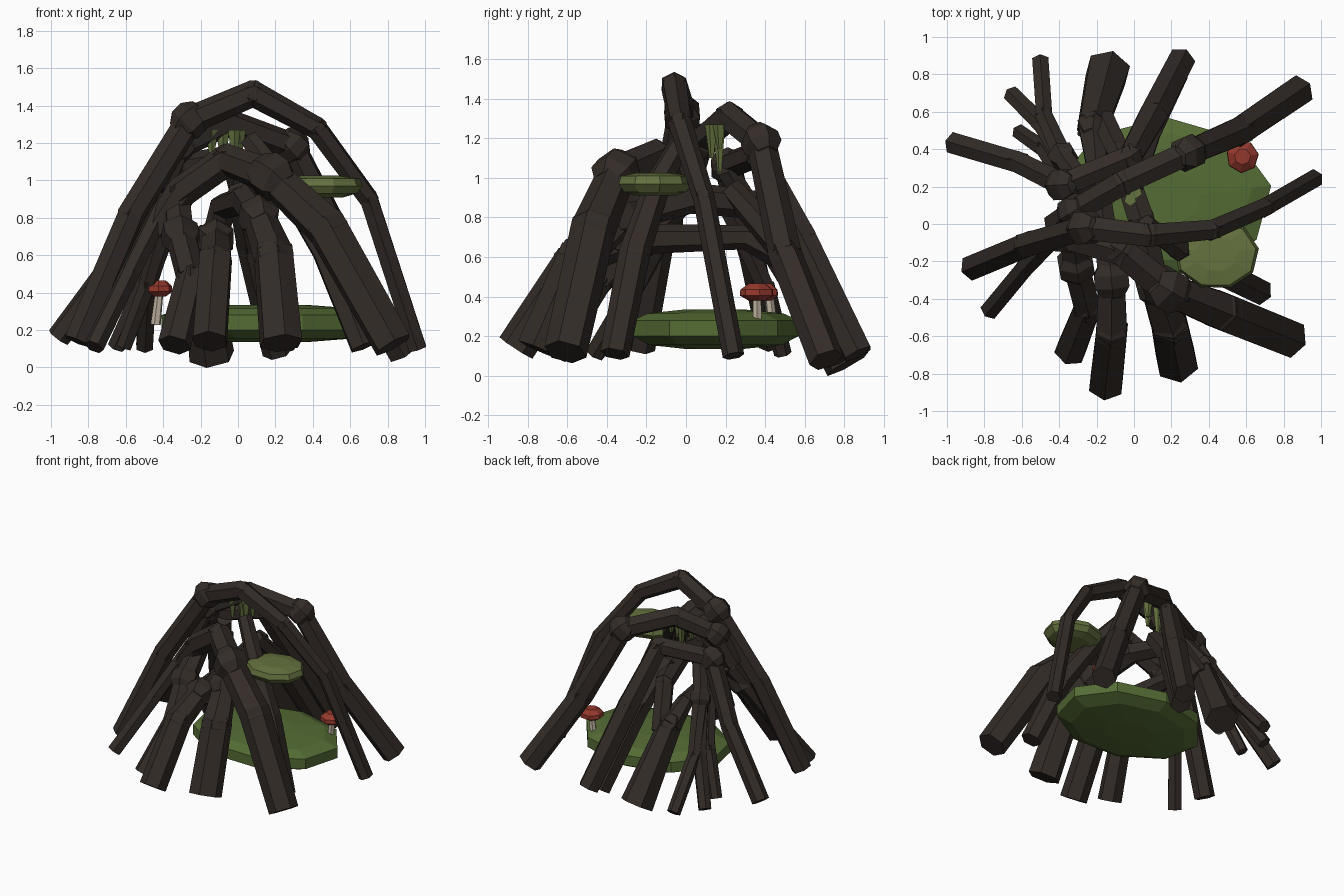
import bpy, bmesh, math
from mathutils import Vector, Matrix


def material(name, rgb):
    m = bpy.data.materials.new(name)
    m.diffuse_color = (*rgb, 1)
    return m


BARK = material("bark", (0.033, 0.025, 0.021))
MOSS = material("moss", (0.09, 0.15, 0.035))
LIGHT_MOSS = material("light_moss", (0.13, 0.17, 0.05))
CAP = material("mushroom_cap", (0.30, 0.04, 0.025))
STEM = material("mushroom_stem", (0.55, 0.48, 0.38))


def finish(bm, name, mat):
    me = bpy.data.meshes.new(name)
    bm.to_mesh(me)
    bm.free()
    me.materials.append(mat)
    ob = bpy.data.objects.new(name, me)
    bpy.context.collection.objects.link(ob)
    return ob


def limb(bm, a, b, r1, r2, sides=6, extend=0.0):
    """Tapered prism from a to b."""
    a, b = Vector(a), Vector(b)
    d = (b - a).normalized()
    b = b + d * extend
    mat = Matrix.Translation((a + b) / 2) @ d.to_track_quat('Z', 'Y').to_matrix().to_4x4()
    bmesh.ops.create_cone(bm, cap_ends=True, segments=sides, radius1=r1, radius2=r2,
                          depth=(b - a).length, matrix=mat)


def root(name, pts, knots=()):
    """Chain of hexagonal limbs; pts are (x, y, z, radius), knots are point indices."""
    bm = bmesh.new()
    for i in range(len(pts) - 1):
        p, q = pts[i], pts[i + 1]
        last = i == len(pts) - 2
        limb(bm, p[:3], q[:3], p[3], q[3], extend=0 if last else q[3] * 0.3)
    for i in range(1, len(pts) - 1):
        # plain joints get a filler as wide as the limb, knots a swollen one
        x, y, z, r = pts[i]
        d = Vector(pts[i + 1][:3]) - Vector(pts[i - 1][:3])
        m = Matrix.Translation((x, y, z)) @ d.to_track_quat('Z', 'Y').to_matrix().to_4x4()
        bmesh.ops.create_uvsphere(bm, u_segments=6, v_segments=5,
                                  radius=r * (1.4 if i in knots else 1.04), matrix=m)
    finish(bm, name, BARK)


def lathe(name, centre, rx, ry, profile, sides, mat):
    """Flat-sided disc from (radius factor, z) rings."""
    bm = bmesh.new()
    rings = []
    for f, z in profile:
        rings.append([bm.verts.new((centre[0] + rx * f * math.cos(2 * math.pi * k / sides + 0.15),
                                    centre[1] + ry * f * math.sin(2 * math.pi * k / sides + 0.15), z))
                      for k in range(sides)])
    for lo, hi in zip(rings, rings[1:]):
        for k in range(sides):
            n = (k + 1) % sides
            bm.faces.new((lo[k], lo[n], hi[n], hi[k]))
    bm.faces.new(rings[0][::-1])
    bm.faces.new(rings[-1])
    finish(bm, name, mat)


# Tall arch, right foot over the crown to the left foot
root("tall_arch", [(0.96, 0.24, 0.10, .055), (0.70, 0.09, 0.90, .055), (0.42, -0.03, 1.28, .06),
                   (0.08, -0.06, 1.465, .07), (-0.26, -0.02, 1.32, .075),
                   (-0.57, -0.11, 0.82, .075), (-0.86, -0.23, 0.14, .075)], [4])
# Back arch, right rear foot over to the crown
root("back_arch", [(0.88, 0.71, 0.08, .09), (0.57, 0.50, 0.62, .085), (0.29, 0.38, 1.18, .075),
                   (-0.06, 0.22, 1.31, .075), (-0.32, 0.07, 1.18, .07), (-0.42, 0.0, 0.95, .07)], [2, 4])
# Left rear root bending over to the rear foot
root("left_rear_arch", [(-0.96, 0.43, 0.16, .065), (-0.62, 0.33, 0.62, .065), (-0.38, 0.21, 1.06, .07),
                        (-0.02, 0.36, 1.12, .07), (0.10, 0.58, 0.70, .085), (0.25, 0.87, 0.11, .08)], [2])
root("rear_side_root", [(0.21, 0.78, 0.08, .08), (0.07, 0.48, 0.66, .08), (0.0, 0.22, 0.95, .06)])
# Front right arch
root("front_right_arch", [(0.83, -0.61, 0.12, .11), (0.48, -0.47, 0.74, .115), (0.18, -0.35, 1.02, .095),
                          (-0.06, -0.15, 1.11, .085), (-0.30, -0.08, 0.94, .085),
                          (-0.45, -0.08, 0.72, .07)], [2])
root("front_right_fork", [(0.67, -0.36, 0.11, .075), (0.47, -0.26, 0.62, .08), (0.25, -0.14, 0.98, .065),
                          (0.06, 0.0, 1.22, .055)])
# Low arches running front to back
root("low_left_arch", [(-0.15, -0.86, 0.14, .10), (-0.12, -0.58, 0.57, .095), (-0.12, -0.30, 0.69, .08),
                       (-0.2, 0.30, 0.70, .06), (-0.22, 0.52, 0.60, .09), (-0.14, 0.82, 0.06, .125)], [2])
root("low_right_arch", [(0.23, -0.74, 0.13, .12), (0.19, -0.54, 0.60, .11), (0.11, -0.32, 0.81, .085),
                        (0.04, 0.02, 0.90, .08), (-0.08, 0.38, 0.86, .07), (-0.16, 0.55, 0.55, .07)], [2])
# Front left roots
root("front_left_root", [(-0.34, -0.68, 0.12, .09), (-0.25, -0.45, 0.48, .08), (-0.31, -0.22, 0.71, .08),
                         (-0.33, 0.02, 0.93, .075)], [2])
root("left_thin_root", [(-0.77, -0.46, 0.11, .055), (-0.58, -0.23, 0.50, .055), (-0.38, -0.02, 0.90, .06)])
# Rear left thin roots
root("rear_thin_root_1", [(-0.50, 0.87, 0.11, .05), (-0.48, 0.58, 0.45, .05), (-0.38, 0.36, 0.80, .06),
                          (-0.26, 0.2, 1.05, .06)], [2])
root("rear_thin_root_2", [(-0.65, 0.69, 0.11, .05), (-0.49, 0.53, 0.46, .055), (-0.37, 0.34, 0.78, .06)])
root("rear_thin_root_3", [(-0.61, 0.49, 0.11, .045), (-0.48, 0.40, 0.45, .05), (-0.36, 0.22, 0.85, .06)])

# Moss platform and upper shelf
lathe("moss_platform", (0.16, 0.14), 0.58, 0.43,
      [(.35, .135), (.8, .155), (1, .20), (1, .28), (.82, .315), (.35, .335)], 9, MOSS)
lathe("moss_shelf", (0.44, -0.16), 0.23, 0.19,
      [(.55, .91), (.85, .93), (1, .97), (.93, 1.01), (.5, 1.025)], 9, LIGHT_MOSS)

# Hanging moss strands under the crown
bm = bmesh.new()
for x, y, z in [(-0.14, 0.13, 1.12), (-0.08, 0.17, 1.03), (-0.02, 0.13, 1.10), (0.01, 0.17, 1.15)]:
    limb(bm, (x, y, z), (x, y, 1.27), .012, .035, 5)
finish(bm, "hanging_moss", LIGHT_MOSS)

# Mushrooms
for i, (x, y, r, lean) in enumerate([(0.58, 0.36, .088, 0), (-0.42, 0.40, .07, .04)]):
    bm = bmesh.new()
    limb(bm, (x - 0.02, y + lean, 0.23), (x, y + lean / 2, 0.41), .028, .022)
    finish(bm, f"mushroom_stem_{i}", STEM)
    lathe(f"mushroom_cap_{i}", (x, y), r, r,
          [(.5, .38), (1, .405), (.97, .435), (.5, .465)], 7, CAP)
